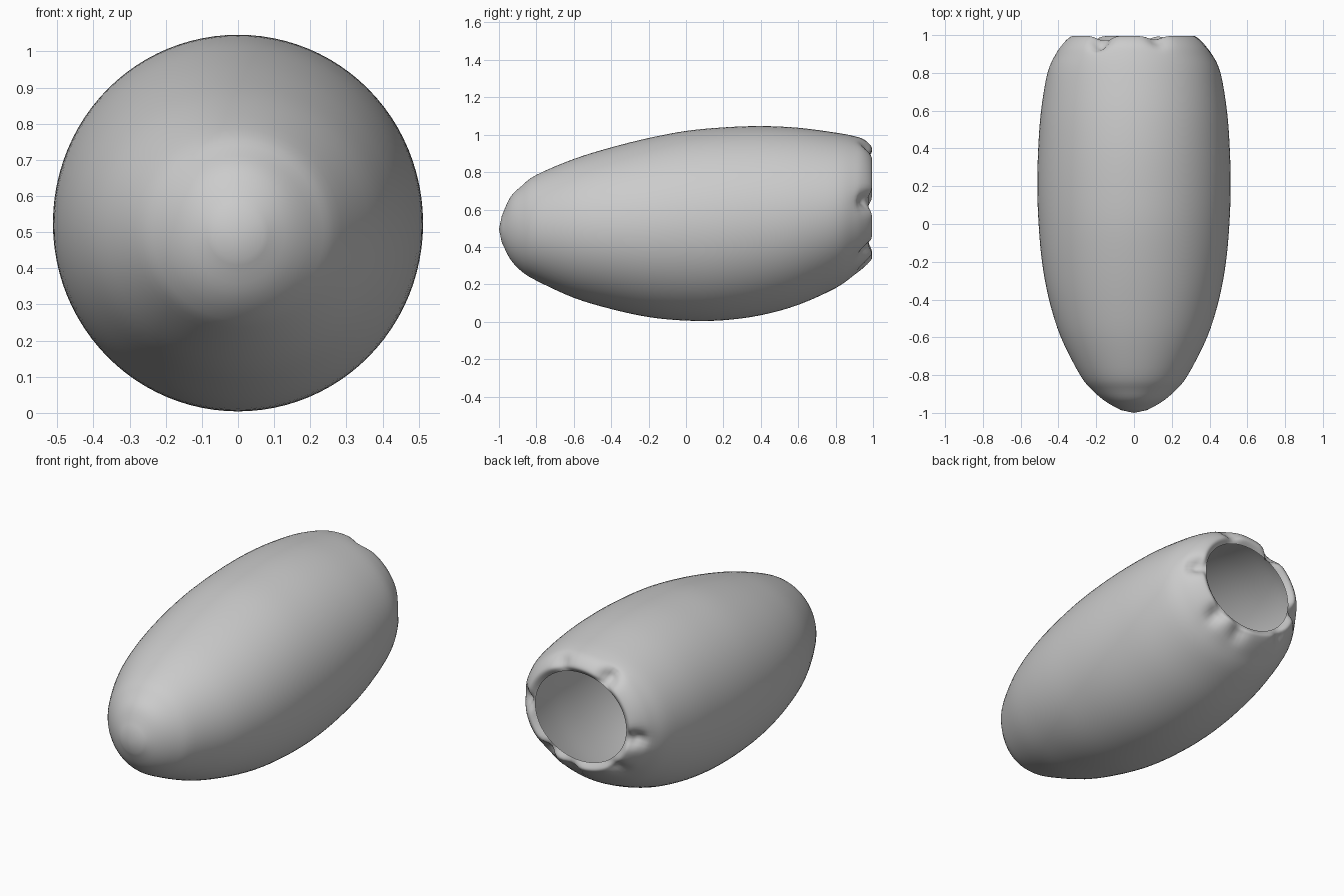
import bpy, bmesh, math
from mathutils import Vector

if "Cube" in bpy.data.objects:
    bpy.data.objects.remove(bpy.data.objects["Cube"])

SEG = 96
# stations: y, half width, bottom z, top z, gather weight at the puckered rear lip
STATIONS = [
    (-0.985, 0.070, 0.425, 0.565, 0), (-0.94, 0.150, 0.335, 0.665, 0),
    (-0.88, 0.220, 0.270, 0.725, 0), (-0.80, 0.285, 0.220, 0.785, 0),
    (-0.60, 0.387, 0.128, 0.870, 0), (-0.40, 0.450, 0.068, 0.932, 0),
    (-0.20, 0.487, 0.025, 0.982, 0), (0.00, 0.505, 0.006, 1.020, 0),
    (0.20, 0.512, 0.008, 1.039, 0), (0.40, 0.507, 0.035, 1.046, 0),
    (0.60, 0.492, 0.090, 1.037, 0), (0.80, 0.458, 0.180, 1.011, 0),
    (0.90, 0.415, 0.250, 0.992, 0.1), (0.95, 0.383, 0.288, 0.975, 0.6),
    (0.985, 0.350, 0.322, 0.945, 1.0), (0.995, 0.325, 0.345, 0.918, 0.7),
    (0.975, 0.295, 0.375, 0.890, 0.0)]
# gathers around the lip: angle in degrees, depth
GATHERS = [(2, .055), (70, .03), (120, .06), (188, .055),
           (228, .03), (280, .03), (308, .045)]


def gather(a):
    total = 0
    for deg, depth in GATHERS:
        d = math.radians(deg) - a
        d = math.atan2(math.sin(d), math.cos(d))
        total += depth * math.exp(-(d / 0.14) ** 2)
    return total


def smooth_profile(pts, steps=4):
    # Catmull-Rom through the stations
    p = [Vector(q) for q in pts]
    out = []
    for i in range(len(p) - 1):
        a, b, c, d = p[max(i - 1, 0)], p[i], p[i + 1], p[min(i + 2, len(p) - 1)]
        for s in range(steps):
            t = s / steps
            out.append(0.5 * (2 * b + (c - a) * t + (2 * a - 5 * b + 4 * c - d) * t * t
                              + (3 * b - a - 3 * c + d) * t ** 3))
    return out + [p[-1]]


# hollow egg-shaped shell, open at the rear
bm = bmesh.new()
nose = bm.verts.new((0, -1, 0.495))
prev = None
for y, w, lo, hi, k in smooth_profile(STATIONS):
    ring = []
    mid, h = (lo + hi) / 2, (hi - lo) / 2
    for i in range(SEG):
        a = 2 * math.pi * i / SEG
        g = gather(a) * k
        s = 1 - 0.5 * g
        ring.append(bm.verts.new((w * s * math.cos(a), y - g, mid + h * s * math.sin(a))))
    for i in range(SEG):
        j = (i + 1) % SEG
        if prev:
            bm.faces.new((prev[i], prev[j], ring[j], ring[i]))
        else:
            bm.faces.new((nose, ring[j], ring[i]))
    prev = ring
bmesh.ops.recalc_face_normals(bm, faces=bm.faces)
# make normals point outward
bm.faces.ensure_lookup_table()
bm.normal_update()
if nose.link_faces[0].normal.y > 0:
    bmesh.ops.reverse_faces(bm, faces=bm.faces)
mesh = bpy.data.meshes.new("pod_shell")
bm.to_mesh(mesh)
bm.free()
shell = bpy.data.objects.new("pod_shell", mesh)
bpy.context.collection.objects.link(shell)
bpy.context.view_layer.objects.active = shell
shell.select_set(True)
bpy.ops.object.shade_smooth_by_angle(angle=math.radians(50))
